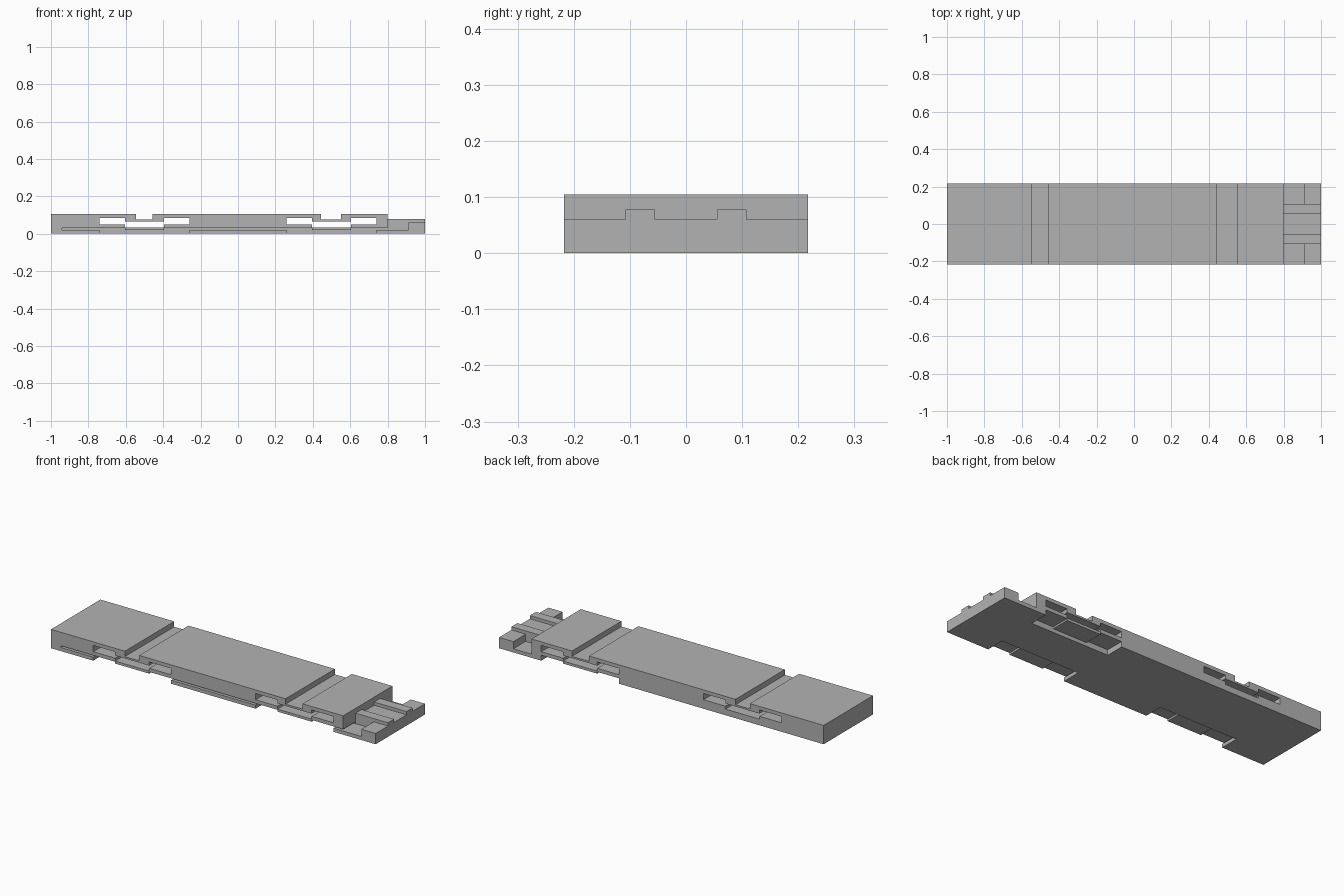
import bpy
import bmesh

cube = bpy.data.objects.get("Cube")
if cube:
    bpy.data.objects.remove(cube, do_unlink=True)

grey = bpy.data.materials.new("plain grey")
grey.use_nodes = True
colour = (0.45, 0.45, 0.45, 1)
grey.diffuse_color = colour
grey.node_tree.nodes["Principled BSDF"].inputs["Base Color"].default_value = colour

HALF = 0.217      # half width
OUT = 0.25        # past the side walls
INNER = 0.112     # inner end of the side recesses
TOP = 0.105


def prism(name, outline, y0, y1):
    """Extrude an (x, z) outline from y0 to y1."""
    bm = bmesh.new()
    face = bm.faces.new([bm.verts.new((x, y0, z)) for x, z in outline])
    moved = bmesh.ops.extrude_face_region(bm, geom=[face])["geom"]
    verts = [v for v in moved if isinstance(v, bmesh.types.BMVert)]
    bmesh.ops.translate(bm, verts=verts, vec=(0, y1 - y0, 0))
    bmesh.ops.recalc_face_normals(bm, faces=bm.faces)
    mesh = bpy.data.meshes.new(name)
    bm.to_mesh(mesh)
    bm.free()
    obj = bpy.data.objects.new(name, mesh)
    bpy.context.collection.objects.link(obj)
    mesh.materials.append(grey)
    return obj


def box(name, x0, x1, y0, y1, z0, z1):
    return prism(name, [(x0, z0), (x1, z0), (x1, z1), (x0, z1)], y0, y1)


def cut(obj, cutter):
    mod = obj.modifiers.new("cut", "BOOLEAN")
    mod.operation = "DIFFERENCE"
    mod.solver = "EXACT"
    mod.object = cutter
    bpy.context.view_layer.objects.active = obj
    bpy.ops.object.modifier_apply(modifier=mod.name)
    bpy.data.objects.remove(cutter, do_unlink=True)


# Long plank
plank = box("plank", -1, 1, -HALF, HALF, 0, TOP)

# Stepped connector end: low step, shoulders, corner pockets, centre channel
cut(plank, box("step_cutter", 0.8, 1.1, -OUT, OUT, 0.078, 0.2))
cut(plank, box("channel_cutter", 0.8, 1.1, -0.055, 0.055, 0.06, 0.2))
for side in (-1, 1):
    y0, y1 = sorted((side * 0.108, side * OUT))
    cut(plank, box("shoulder_cutter", 0.8, 1.1, y0, y1, 0.06, 0.2))
    cut(plank, box("pocket_cutter", 0.8, 0.912, y0, y1, 0.02, 0.2))

# Grooves across the top
for x0, x1 in ((-0.545, -0.457), (0.445, 0.55)):
    cut(plank, box("groove_cutter", x0, x1, -OUT, OUT, 0.075, 0.2))

# Stepped tunnels through the width
for c in (-0.5, 0.5):
    half_shape = [(0.24, 0.05), (0.24, 0.085), (0.105, 0.085), (0.105, 0.065)]
    right = [(0.105, 0.034)] + [(0.105, 0.05)] + half_shape
    left = [(-x, z) for x, z in reversed(right)]
    cut(plank, prism("tunnel_cutter", [(c + x, z) for x, z in right + left], -OUT, OUT))

# Recesses under the tunnels, each leaving a lower web in the middle
for c, side in ((-0.5, -1), (0.5, -1), (0.5, 1)):
    y0, y1 = sorted((side * INNER, side * OUT))
    cut(plank, box("recess_cutter", c - 0.24, c + 0.24, y0, y1, -0.1, 0.02))
    for x0, x1 in ((c - 0.24, c - 0.105), (c + 0.105, c + 0.24)):
        cut(plank, box("recess_cutter", x0, x1, y0, y1, -0.1, 0.03))

# Thin slit along the front wall, interrupted by the webs
for x0, x1 in ((-0.94, -0.605), (-0.395, 0.395), (0.605, 0.82)):
    cut(plank, box("slit_cutter", x0, x1, -OUT, -INNER, 0.02, 0.03))
